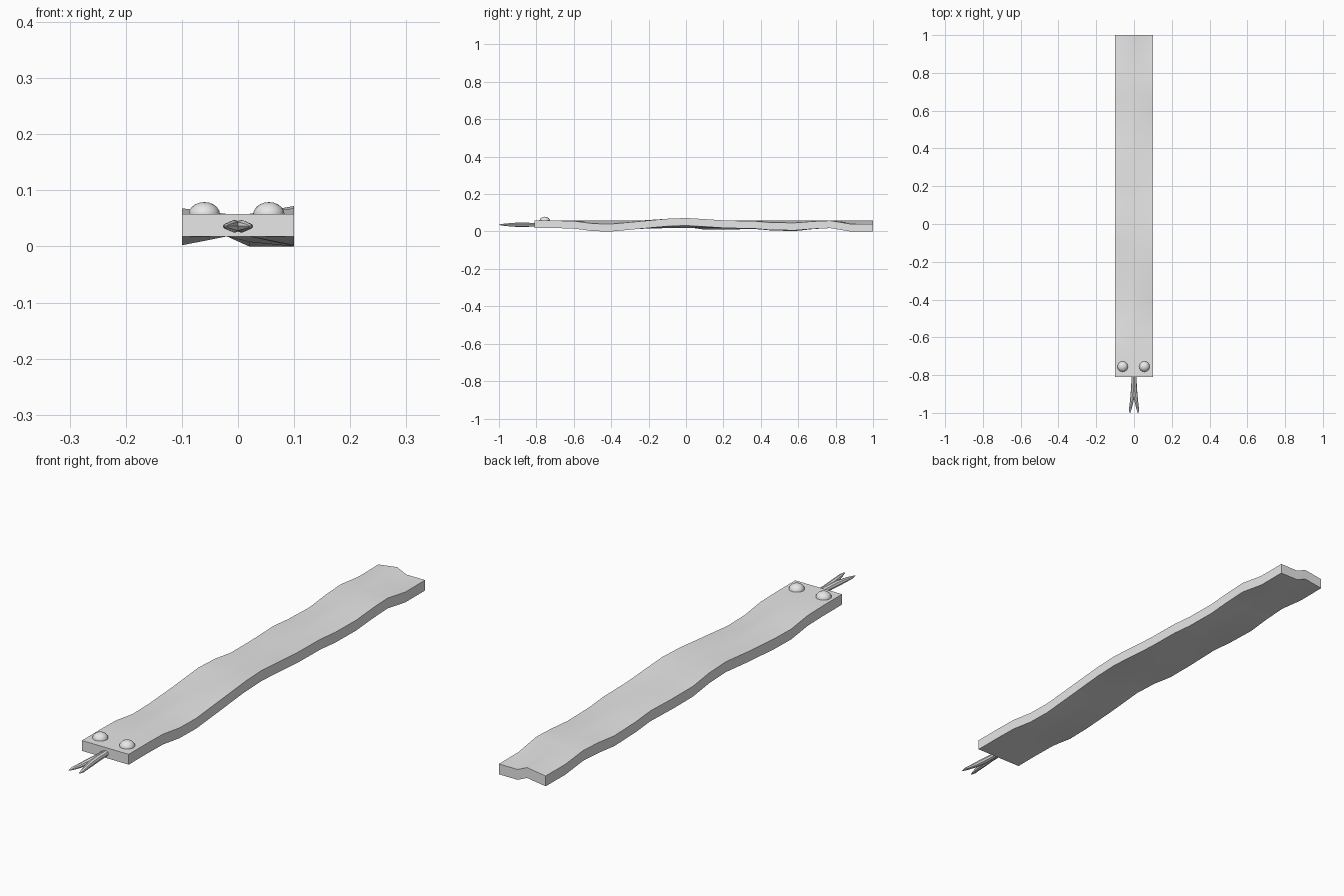
import bpy, bmesh, math

if "Cube" in bpy.data.objects:
    bpy.data.objects.remove(bpy.data.objects["Cube"])

grey = bpy.data.materials.new("pale_grey")
grey.diffuse_color = (0.8, 0.8, 0.8, 1)
grey.use_nodes = True
grey.node_tree.nodes["Principled BSDF"].inputs["Base Color"].default_value = grey.diffuse_color


def finish(name, bm, angle):
    bmesh.ops.recalc_face_normals(bm, faces=bm.faces)
    mesh = bpy.data.meshes.new(name)
    bm.to_mesh(mesh)
    bm.free()
    mesh.materials.append(grey)
    obj = bpy.data.objects.new(name, mesh)
    bpy.context.collection.objects.link(obj)
    bpy.ops.object.select_all(action='DESELECT')
    obj.select_set(True)
    bpy.context.view_layer.objects.active = obj
    bpy.ops.object.shade_smooth_by_angle(angle=math.radians(angle))
    return obj


def loft(bm, rings):
    """Skin closed rings of points and cap both ends."""
    loops = [[bm.verts.new(p) for p in ring] for ring in rings]
    n = len(loops[0])
    for a, b in zip(loops, loops[1:]):
        for i in range(n):
            j = (i + 1) % n
            bm.faces.new((a[i], a[j], b[j], b[i]))
    bm.faces.new(loops[0])
    bm.faces.new(loops[-1])


# Body: flat strip, rows are (y, underside height at left edge, at right edge)
THICK, MID = 0.04, 0.018
rows = [(-0.81, .018, .018), (-0.70, .018, .018), (-0.60, .016, .016),
        (-0.50, .002, .002), (-0.40, .004, .000), (-0.25, .014, .014),
        (-0.10, .028, .028), (0.00, .024, .032), (0.10, .010, .026),
        (0.22, .010, .018), (0.36, .014, .016), (0.45, .006, .008),
        (0.58, .002, .006), (0.68, .013, .014), (0.77, .018, .018),
        (0.88, .006, .000), (1.00, .007, .000)]
rings = []
for y, left, right in rows:
    inner = 0.0 if y > 0.95 else 0.008 if y > 0.85 else MID
    under = [(-0.1, left), (-0.02, MID), (0.02, inner), (0.1, right)]
    rings.append([(x, y, z) for x, z in under]
                 + [(x, y, z + THICK) for x, z in reversed(under)])
bm = bmesh.new()
loft(bm, rings)
finish("body", bm, 35)

# Eyes: low domes on the head
for side, x in (("left", -0.06), ("right", 0.055)):
    bm = bmesh.new()
    bmesh.ops.create_uvsphere(bm, u_segments=16, v_segments=10, radius=1)
    bmesh.ops.scale(bm, vec=(0.028, 0.028, 0.022), verts=bm.verts)
    bmesh.ops.translate(bm, vec=(x, -0.755, 0.057), verts=bm.verts)
    finish(side + "_eye", bm, 35)

# Forked tongue: two mirrored tapering prongs that merge at the root
# Stations are (y, centre x, half width, half height)
prong = [(-0.79, .002, .011, .010), (-0.86, .004, .011, .011),
         (-0.91, .008, .011, .011), (-0.95, .014, .009, .008),
         (-0.98, .020, .007, .005), (-1.00, .022, .002, .001)]
for side, s in (("left", -1), ("right", 1)):
    bm = bmesh.new()
    loft(bm, [[(s * (cx + rx * math.cos(k * math.pi / 4)), y,
                0.036 + rz * math.sin(k * math.pi / 4)) for k in range(8)]
              for y, cx, rx, rz in prong])
    finish(side + "_tongue_prong", bm, 30)
